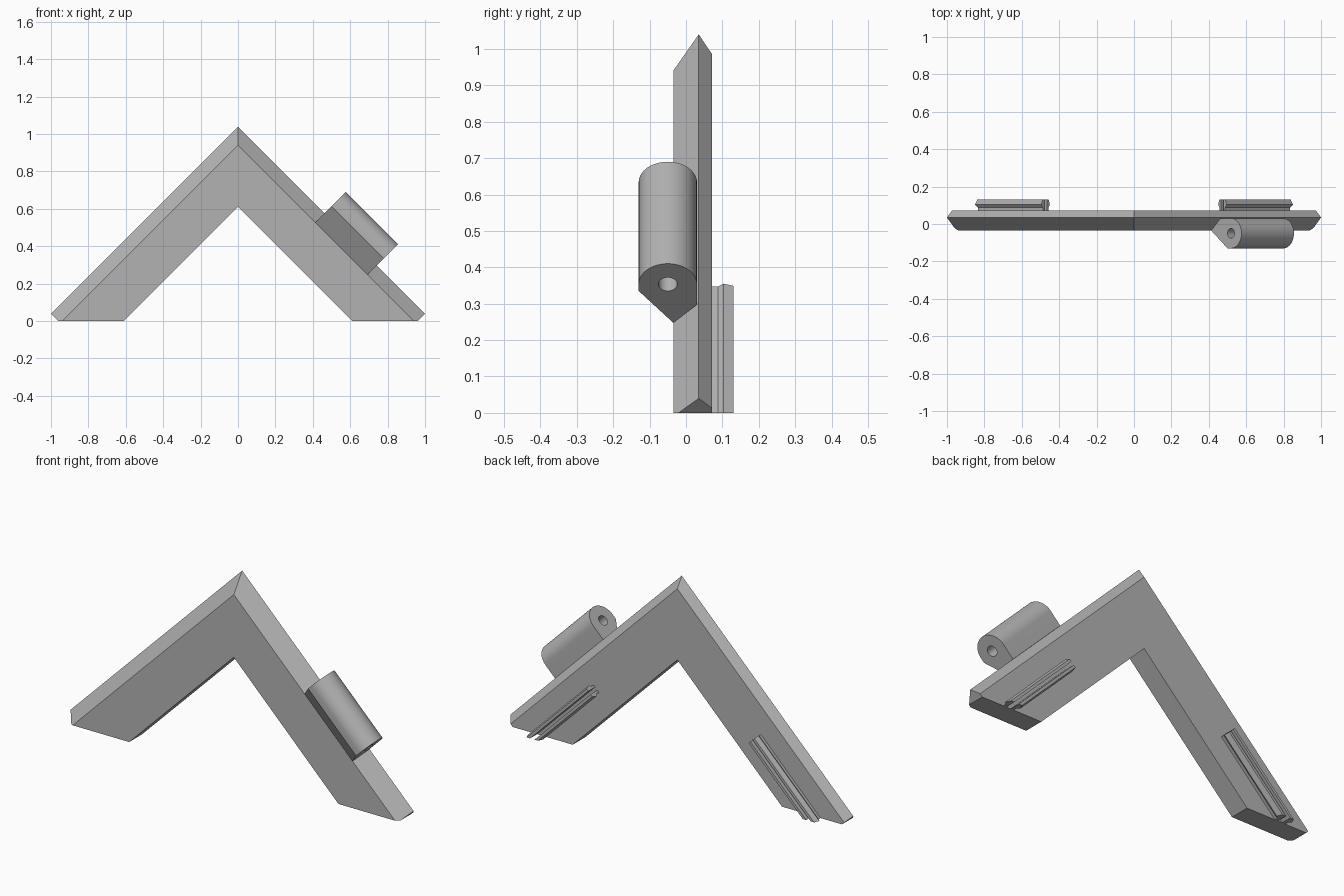
import bpy, bmesh, math
from mathutils import Vector

cube = bpy.data.objects.get("Cube")
if cube:
    bpy.data.objects.remove(cube, do_unlink=True)

grey = bpy.data.materials.new("plain grey")
grey.use_nodes = True
grey.diffuse_color = (0.45, 0.45, 0.45, 1)
grey.node_tree.nodes["Principled BSDF"].inputs["Base Color"].default_value = (0.45, 0.45, 0.45, 1)


def slope_point(s, d, y):
    """s = x + z across the leg, d = x - z down the leg."""
    return Vector(((s + d) / 2, y, (s - d) / 2))


def loft(bm, rings):
    """Join equal rings of points into a capped solid."""
    rows = [[bm.verts.new(p) for p in ring] for ring in rings]
    n = len(rows[0])
    for a, b in zip(rows, rows[1:]):
        for i in range(n):
            j = (i + 1) % n
            bm.faces.new((a[i], a[j], b[j], b[i]))
    bm.faces.new(rows[0][::-1])
    bm.faces.new(rows[-1])


def trim(bm, co, normal):
    """Cut away everything beyond a plane and close the opening."""
    geom = bm.verts[:] + bm.edges[:] + bm.faces[:]
    cut = bmesh.ops.bisect_plane(bm, geom=geom, plane_co=co, plane_no=normal, clear_outer=True)
    edges = [e for e in cut["geom_cut"] if isinstance(e, bmesh.types.BMEdge)]
    bmesh.ops.holes_fill(bm, edges=edges, sides=0)


def finish(bm, name):
    bmesh.ops.recalc_face_normals(bm, faces=bm.faces[:])
    mesh = bpy.data.meshes.new(name)
    bm.to_mesh(mesh)
    bm.free()
    mesh.materials.append(grey)
    obj = bpy.data.objects.new(name, mesh)
    bpy.context.collection.objects.link(obj)
    return obj


# Mitred angle frame with bevelled outer edge
section = [(0.61, -0.035), (0.94, -0.035), (1.04, 0.035), (0.985, 0.072), (0.61, 0.072)]
bm = bmesh.new()
loft(bm, [[(-s - 0.3, y, -0.3) for s, y in section],
          [(0, y, s) for s, y in section],
          [(s + 0.3, y, -0.3) for s, y in section]])
trim(bm, (0, 0, 0), (0, 0, -1))
for side in (1, -1):
    trim(bm, (0.96 * side, 0, 0), (side, 0, -1))
finish(bm, "angle_frame")

# Barbed clip prongs on the back, a pair per leg
barb = [(0.013, 0.068), (0.03, 0.068), (0.03, 0.088), (0.045, 0.103), (0.033, 0.13), (0.013, 0.13)]
for side, label in ((1, "left"), (-1, "right")):
    for way, place in ((1, "outer"), (-1, "inner")):
        bm = bmesh.new()
        loft(bm, [[slope_point(0.805 + way * s, d, y) for s, y in barb] for d in (0.14, 1.2)])
        trim(bm, (0, 0, 0), (0, 0, -1))
        for v in bm.verts:
            v.co.x *= side
        finish(bm, f"{label}_{place}_clip_prong")

# Hinge barrel: round top tapering into the frame edge
root2 = math.sqrt(2)
centre_s, centre_y, radius = 1.152, -0.05, 0.08
arc = [math.pi * i / 32 for i in range(33)]
outline = [(centre_s + root2 * radius * math.sin(a), centre_y + radius * math.cos(a)) for a in arc]
outline += [(1.115, -0.13), (0.94, -0.035), (1.04, 0.03)]
bm = bmesh.new()
loft(bm, [[slope_point(s, d, y) for s, y in outline] for d in (-0.115, 0.445)])
barrel = finish(bm, "hinge_barrel")

# Pin hole through the barrel
circle = [2 * math.pi * i / 32 for i in range(32)]
bm = bmesh.new()
loft(bm, [[slope_point(centre_s + root2 * 0.026 * math.sin(a), d, centre_y + 0.026 * math.cos(a))
           for a in circle] for d in (-0.3, 0.6)])
cutter = finish(bm, "pin_hole_cutter")
cutter.hide_render = True
mod = barrel.modifiers.new("pin hole", "BOOLEAN")
mod.operation = "DIFFERENCE"
mod.solver = "EXACT"
mod.object = cutter
bpy.ops.object.select_all(action="DESELECT")
bpy.context.view_layer.objects.active = barrel
barrel.select_set(True)
bpy.ops.object.modifier_apply(modifier=mod.name)
bpy.data.objects.remove(cutter, do_unlink=True)
bpy.ops.object.shade_smooth_by_angle(angle=math.radians(25))
